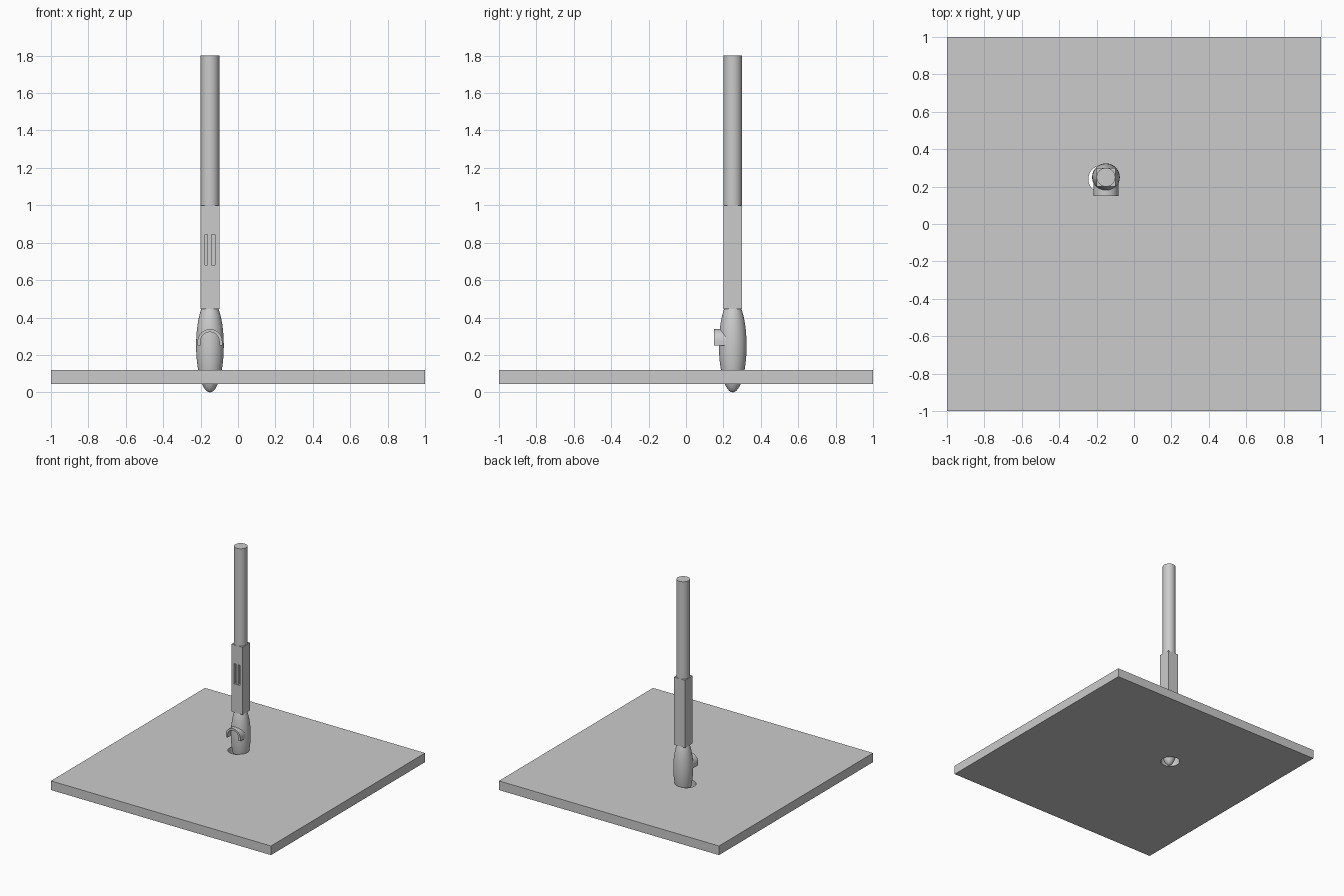
import bpy, math

cube = bpy.data.objects.get("Cube")
if cube:
    bpy.data.objects.remove(cube, do_unlink=True)

grey = bpy.data.materials.new("light grey")
grey.use_nodes = True
grey.diffuse_color = (0.6, 0.6, 0.6, 1)
grey.node_tree.nodes["Principled BSDF"].inputs["Base Color"].default_value = (0.6, 0.6, 0.6, 1)

CX, CY = -0.15, 0.25  # axis of the upright tool


def finish(name, smooth=False):
    ob = bpy.context.object
    ob.name = name
    ob.data.materials.append(grey)
    if smooth:
        bpy.ops.object.shade_smooth_by_angle(angle=math.radians(35))
    return ob


def box(name, x, y, z):
    """Box from its lower and upper limit on each axis."""
    bpy.ops.mesh.primitive_cube_add(size=1, location=[sum(r) / 2 for r in (x, y, z)])
    ob = bpy.context.object
    ob.scale = [r[1] - r[0] for r in (x, y, z)]
    bpy.ops.object.transform_apply(location=False, rotation=False, scale=True)
    return finish(name)


def cylinder(name, x, y, z, radius):
    bpy.ops.mesh.primitive_cylinder_add(vertices=64, radius=radius, depth=z[1] - z[0],
                                        location=(x, y, sum(z) / 2))
    return finish(name, True)


def cut(target, cutter):
    cutter.hide_render = True
    cutter.hide_set(True)
    mod = target.modifiers.new("cut", "BOOLEAN")
    mod.operation = "DIFFERENCE"
    mod.solver = "EXACT"
    mod.object = cutter
    bpy.context.view_layer.objects.active = target
    target.select_set(True)
    bpy.ops.object.modifier_apply(modifier=mod.name)
    bpy.data.objects.remove(cutter, do_unlink=True)


# Square plate with an off-centre round hole
plate = box("base_plate", (-1, 1), (-1, 1), (0.045, 0.12))
cut(plate, cylinder("hole_cutter", -0.17, 0.24, (0, 0.2), 0.074))

# Pointed oval tip standing through the hole
bpy.ops.mesh.primitive_uv_sphere_add(segments=64, ring_count=32, radius=1,
                                     location=(CX, CY, 0.25))
bpy.context.object.scale = (0.074, 0.074, 0.25)
bpy.ops.object.transform_apply(location=False, rotation=False, scale=True)
finish("oval_tip", True)

# Square handle with a recessed slot and slider bar, then the round shaft
handle = box("square_handle", (CX - 0.05, CX + 0.05), (CY - 0.05, CY + 0.05), (0.445, 1))
cut(handle, box("slot_cutter", (-0.177, -0.123), (0.15, 0.22), (0.68, 0.845)))
box("slider_bar", (-0.162, -0.142), (0.205, 0.225), (0.68, 0.845))
cylinder("round_shaft", CX, CY, (1, 1.8), 0.05)

# Arched hood standing out of the front of the tip
outer, inner, spring = 0.066, 0.05, 0.272
steps = [math.pi * i / 24 for i in range(25)]


def arch(radius):
    top = [(radius * math.cos(a), spring + radius * math.sin(a)) for a in steps]
    return [(radius, 0.25)] + top + [(-radius, 0.25)]


outline = arch(outer) + arch(inner)[::-1]
half = len(outline) // 2
n = len(outline)
verts = [(CX + x, y, z) for y in (0.15, 0.25) for x, z in outline]
faces = [(i, (i + 1) % n, (i + 1) % n + n, i + n) for i in range(n)]
for i in range(half - 1):
    j = n - 1 - i
    faces += [(i, j, j - 1, i + 1), (i + n, i + 1 + n, j - 1 + n, j + n)]
mesh = bpy.data.meshes.new("arched_hood")
mesh.from_pydata(verts, [], faces)
hood = bpy.data.objects.new("arched_hood", mesh)
bpy.context.collection.objects.link(hood)
bpy.ops.object.select_all(action="DESELECT")
hood.select_set(True)
bpy.context.view_layer.objects.active = hood
bpy.ops.object.mode_set(mode="EDIT")
bpy.ops.mesh.select_all(action="SELECT")
bpy.ops.mesh.normals_make_consistent(inside=False)
bpy.ops.object.mode_set(mode="OBJECT")
finish("arched_hood", True)
